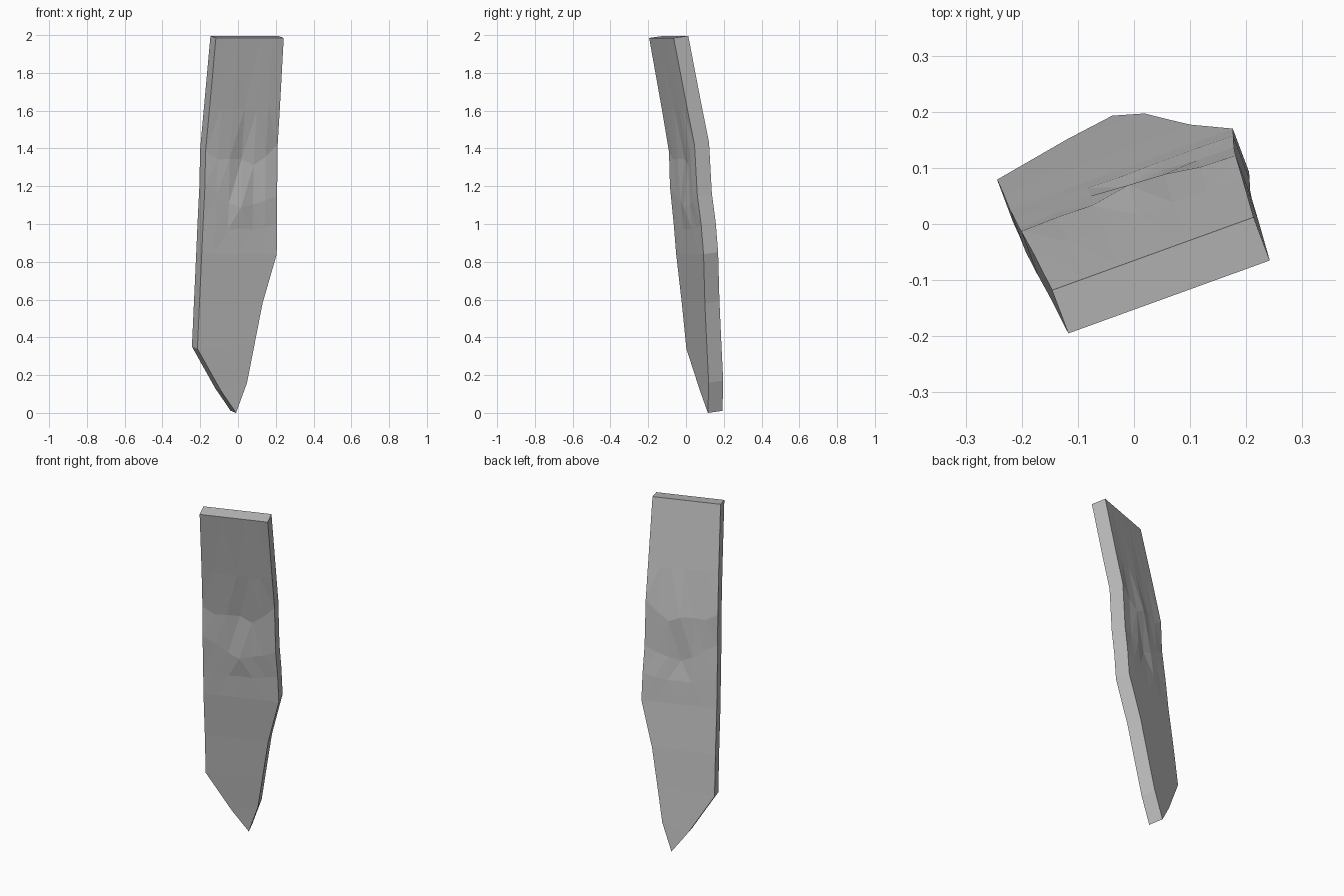
import bpy
import bmesh
import random
from mathutils import Vector

cube = bpy.data.objects.get("Cube")
if cube:
    bpy.data.objects.remove(cube, do_unlink=True)

random.seed(4)
COLS = 6
THICK = Vector((-0.029, 0.077, 0.011))

# Left and right edge of the front face, top to bottom, with crease depth
ROWS = [
    ((-.117, -.195, 1.985), (.242, -.065, 1.985), 0),
    ((-.150, -.130, 1.62), (.222, .005, 1.62), .02),
    ((-.172, -.090, 1.38), (.210, .045, 1.42), .10),
    ((-.175, -.085, 1.20), (.207, .060, 1.15), .08),
    ((-.185, -.065, 1.00), (.206, .080, 1.00), .03),
    ((-.192, -.052, .84), (.205, .093, .84), 0),
    ((-.204, -.022, .58), (.130, .100, .58), 0),
    ((-.215, .002, .34), (.087, .110, .36), 0),
    ((-.092, .073, .12), (.048, .120, .16), 0),
]
TIP = Vector((-.010, .116, 0))


def crumpled_row(left, right, dip):
    """Points across the slab, sagging and wrinkled between the edges."""
    a, b = Vector(left), Vector(right)
    points = []
    for i in range(COLS + 1):
        t = i / COLS
        p = a.lerp(b, t)
        sag = dip * 4 * t * (1 - t)
        if sag:
            p.z -= sag * random.uniform(.4, 1.2)
            p.y += sag * random.uniform(.0, .16)
        points.append(p)
    return points


# Front sheet of the splintered slab
bm = bmesh.new()
grid = [[bm.verts.new(p) for p in crumpled_row(*row)] for row in ROWS]
for upper, lower in zip(grid, grid[1:]):
    for i in range(COLS):
        bm.faces.new((upper[i], lower[i], lower[i + 1], upper[i + 1]))
tip = bm.verts.new(TIP)
for a, b in zip(grid[-1], grid[-1][1:]):
    bm.faces.new((a, tip, b))
bmesh.ops.triangulate(bm, faces=bm.faces[:])

# Give it thickness: the back repeats the front
extruded = bmesh.ops.extrude_face_region(bm, geom=bm.faces[:], use_keep_orig=True)
back = [g for g in extruded["geom"] if isinstance(g, bmesh.types.BMVert)]
bmesh.ops.translate(bm, verts=back, vec=THICK)
bmesh.ops.recalc_face_normals(bm, faces=bm.faces[:])

mesh = bpy.data.meshes.new("slab_shard")
bm.to_mesh(mesh)
bm.free()
slab = bpy.data.objects.new("slab_shard", mesh)
bpy.context.collection.objects.link(slab)

# Plain grey
grey = bpy.data.materials.new("plain_grey")
grey.use_nodes = True
colour = (.5, .5, .5, 1)
grey.diffuse_color = colour
grey.node_tree.nodes["Principled BSDF"].inputs["Base Color"].default_value = colour
mesh.materials.append(grey)
